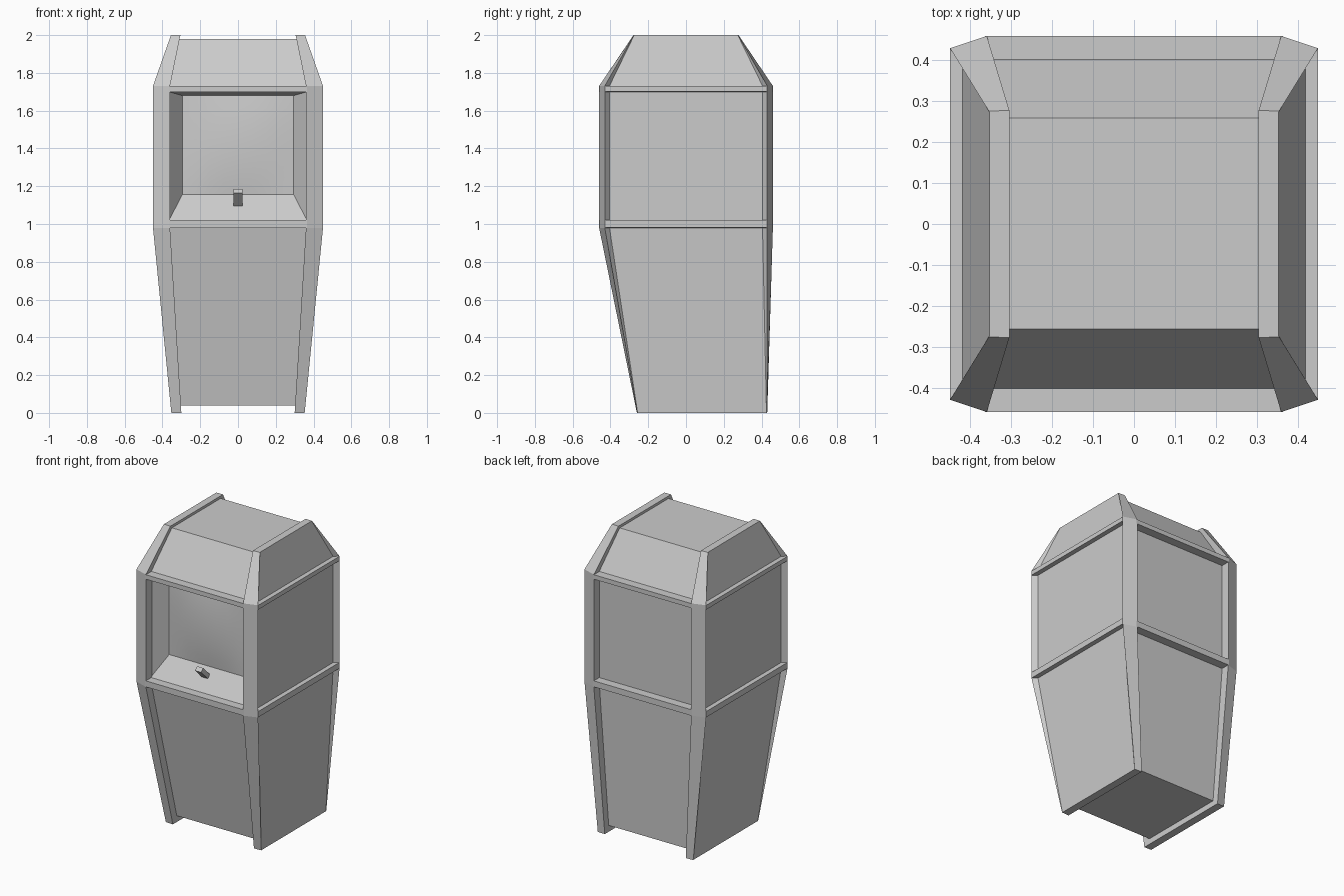
import bpy, bmesh
from mathutils import Vector

if "Cube" in bpy.data.objects:
    bpy.data.objects.remove(bpy.data.objects["Cube"])


def make_object(name, bm):
    bmesh.ops.recalc_face_normals(bm, faces=bm.faces)
    mesh = bpy.data.meshes.new(name)
    bm.to_mesh(mesh)
    bm.free()
    ob = bpy.data.objects.new(name, mesh)
    bpy.context.collection.objects.link(ob)
    return ob


def loft(bm, rings):
    """Skin a list of closed point rings and cap both ends."""
    loops = [[bm.verts.new(p) for p in ring] for ring in rings]
    n = len(loops[0])
    strips = []
    for a, b in zip(loops, loops[1:]):
        strips.append([bm.faces.new((a[i], a[(i + 1) % n], b[(i + 1) % n], b[i]))
                       for i in range(n)])
    bm.faces.new(loops[0][::-1])
    bm.faces.new(loops[-1])
    return strips


def box(name, size, centre):
    bm = bmesh.new()
    bmesh.ops.create_cube(bm, size=1)
    for v in bm.verts:
        v.co = Vector(a * b for a, b in zip(v.co, size))
    ob = make_object(name, bm)
    ob.location = centre
    return ob


# Cabinet body: recessed panels on front, back, top and bottom
# (z, half width, front y, back y)
levels = [(0.04, 0.325, -0.215, 0.385), (0.98, 0.365, -0.402, 0.402),
          (1.02, 0.365, -0.402, 0.402), (1.70, 0.365, -0.402, 0.402),
          (1.73, 0.365, -0.402, 0.402), (1.98, 0.33, -0.257, 0.259)]
bm = bmesh.new()
strips = loft(bm, [[(-w, f, z), (w, f, z), (w, b, z), (-w, b, z)]
                   for z, w, f, b in levels])

# Front niche with sloping control deck
SW, SB, ST, SY = 0.295, 1.155, 1.68, -0.305
niche = strips[2][0]
outer = list(niche.verts)
inner = [bm.verts.new((SW if v.co.x > 0 else -SW, SY, ST if v.co.z > 1.4 else SB))
         for v in outer]
bm.faces.remove(niche)
for i in range(4):
    j = (i + 1) % 4
    bm.faces.new((outer[i], outer[j], inner[j], inner[i]))
bm.faces.new(inner)
make_object("cabinet_body", bm)

# Slightly domed smooth screen at the back of the niche
bm = bmesh.new()
bmesh.ops.create_grid(bm, x_segments=8, y_segments=8, size=1)
for v in bm.verts:
    u, t = v.co.x, v.co.y
    dome = 0.02 * (1 - u * u) * (1 - t * t)
    v.co = (u * SW, SY - 0.001 - dome, (SB + ST) / 2 + t * (ST - SB) / 2)
for f in bm.faces:
    f.smooth = True
make_object("screen", bm)


# Side frames: corner posts, rails and recessed side panel
def section(s, z, xi, xo, xp, front, back):
    ys = [(xi, -front[0]), (xo, -front[1]), (xp, -front[2]),
          (xp, back[2]), (xo, back[1]), (xi, back[0])]
    return [(s * x, y, z) for x, y in ys]


mid = (0.46, 0.43, 0.405)
for s, side in ((-1, "left"), (1, "right")):
    rings = [section(s, 0, 0.30, 0.353, 0.352, (0.26, 0.258, 0.256), (0.43, 0.428, 0.426))]
    for z, xp in ((0.98, 0.42), (0.981, 0.45), (1.02, 0.45), (1.021, 0.42),
                  (1.70, 0.42), (1.701, 0.45), (1.73, 0.45), (1.731, 0.42)):
        rings.append(section(s, z, 0.36, 0.45, xp, mid, mid))
    top = (0.278, 0.276, 0.274)
    rings.append(section(s, 2, 0.305, 0.355, 0.354, top, top))
    bm = bmesh.new()
    loft(bm, rings)
    make_object(side + "_side_frame", bm)

# Horizontal rails across front and back
for s, side in ((-1, "front"), (1, "back")):
    for z0, z1, level in ((0.98, 1.02, "lower"), (1.70, 1.73, "upper")):
        box(f"{side}_{level}_rail", (0.73, 0.08, z1 - z0), (0, s * 0.42, (z0 + z1) / 2))

# Control stick leaning out of the deck
stick = box("control_stick", (0.045, 0.03, 0.10), (0, -0.375, 1.14))
stick.rotation_euler = (0.80, 0, 0)
